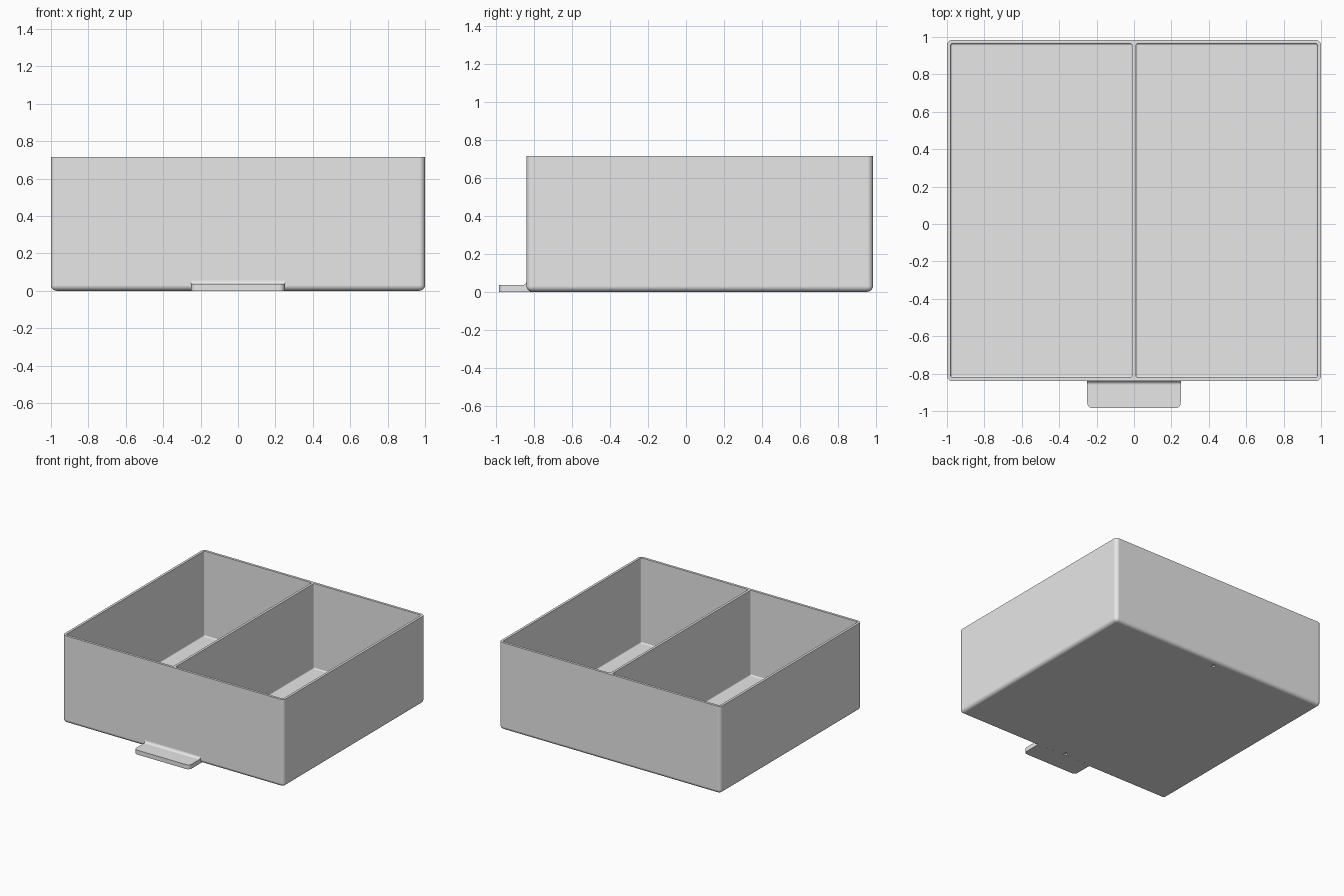
import bpy, bmesh, math

if "Cube" in bpy.data.objects:
    bpy.data.objects.remove(bpy.data.objects["Cube"], do_unlink=True)

# Main dimensions
FRONT, BACK, TOP = -0.84, 0.985, 0.715
WALL, FLOOR = 0.02, 0.02

grey = bpy.data.materials.new("light grey plastic")
grey.use_nodes = True
grey.diffuse_color = (0.8, 0.8, 0.8, 1)
grey.node_tree.nodes["Principled BSDF"].inputs["Base Color"].default_value = (0.8, 0.8, 0.8, 1)


def to_object(name, bm):
    bmesh.ops.recalc_face_normals(bm, faces=bm.faces[:])
    mesh = bpy.data.meshes.new(name)
    bm.to_mesh(mesh)
    bm.free()
    mesh.materials.append(grey)
    ob = bpy.data.objects.new(name, mesh)
    bpy.context.collection.objects.link(ob)
    return ob


def round_edges(bm, edges, radius):
    bmesh.ops.bevel(bm, geom=edges, offset=radius, segments=6,
                    profile=0.5, affect='EDGES', clamp_overlap=True)


def tub(name, x0, x1, y0, y1, z0, z1, radius):
    """Box with rounded bottom and upright edges and a sharp top."""
    bm = bmesh.new()
    bmesh.ops.create_cube(bm, size=1)
    for v in bm.verts:
        v.co.x = x1 if v.co.x > 0 else x0
        v.co.y = y1 if v.co.y > 0 else y0
        v.co.z = z1 if v.co.z > 0 else z0
    round_edges(bm, [e for e in bm.edges if min(v.co.z for v in e.verts) < z1 - 0.001], radius)
    return to_object(name, bm)


def cut(target, cutters):
    for c in cutters:
        mod = target.modifiers.new("cut", 'BOOLEAN')
        mod.operation, mod.solver, mod.object = 'DIFFERENCE', 'EXACT', c
    graph = bpy.context.evaluated_depsgraph_get()
    mesh = bpy.data.meshes.new_from_object(target.evaluated_get(graph))
    target.modifiers.clear()
    target.data = mesh
    for c in cutters:
        bpy.data.objects.remove(c, do_unlink=True)


def finish(ob):
    bpy.ops.object.select_all(action='DESELECT')
    ob.select_set(True)
    bpy.context.view_layer.objects.active = ob
    bpy.ops.object.shade_smooth_by_angle(angle=math.radians(30))
    mod = ob.modifiers.new("flat panels", 'WEIGHTED_NORMAL')
    mod.weight, mod.keep_sharp = 100, True


# Drawer body with two compartments either side of a thin divider
body = tub("drawer_body", -1, 1, FRONT, BACK, 0, TOP, 0.03)
cutters = []
for side in (-1, 1):
    x0, x1 = sorted((side * WALL / 2, side * (1 - WALL)))
    cutters.append(tub("compartment_cutter", x0, x1, FRONT + WALL, BACK - WALL,
                       FLOOR, TOP + 0.1, 0.01))

# Small dimples underneath, near the front and back edges
for y in (FRONT + 0.045, BACK - 0.06):
    bm = bmesh.new()
    bmesh.ops.create_cone(bm, cap_ends=True, segments=20, radius1=0.014, radius2=0.014, depth=0.02)
    bmesh.ops.translate(bm, verts=bm.verts[:], vec=(0, y, 0))
    cutters.append(to_object("dimple_cutter", bm))
cut(body, cutters)
finish(body)

# Pull tab: side profile with a fillet against the front wall
TAB_END, TAB_TOP, FILLET = -0.985, 0.036, 0.02
profile = [(TAB_END, 0), (FRONT + 0.028, 0), (FRONT + 0.028, 0.012),
           (FRONT + 0.01, 0.015), (FRONT + 0.01, TAB_TOP + FILLET)]
for i in range(7):
    a = math.radians(15 * i)
    profile.append((FRONT - FILLET + FILLET * math.cos(a), TAB_TOP + FILLET - FILLET * math.sin(a)))
profile.append((TAB_END, TAB_TOP))

bm = bmesh.new()
face = bm.faces.new([bm.verts.new((-0.25, y, z)) for y, z in profile])
new = bmesh.ops.extrude_face_region(bm, geom=[face])["geom"]
bmesh.ops.translate(bm, verts=[g for g in new if isinstance(g, bmesh.types.BMVert)], vec=(0.5, 0, 0))
corners = [e for e in bm.edges
           if all(abs(v.co.y - TAB_END) < 0.001 for v in e.verts)
           and abs(e.verts[0].co.x - e.verts[1].co.x) < 0.001]
round_edges(bm, corners, 0.03)
finish(to_object("pull_tab", bm))
